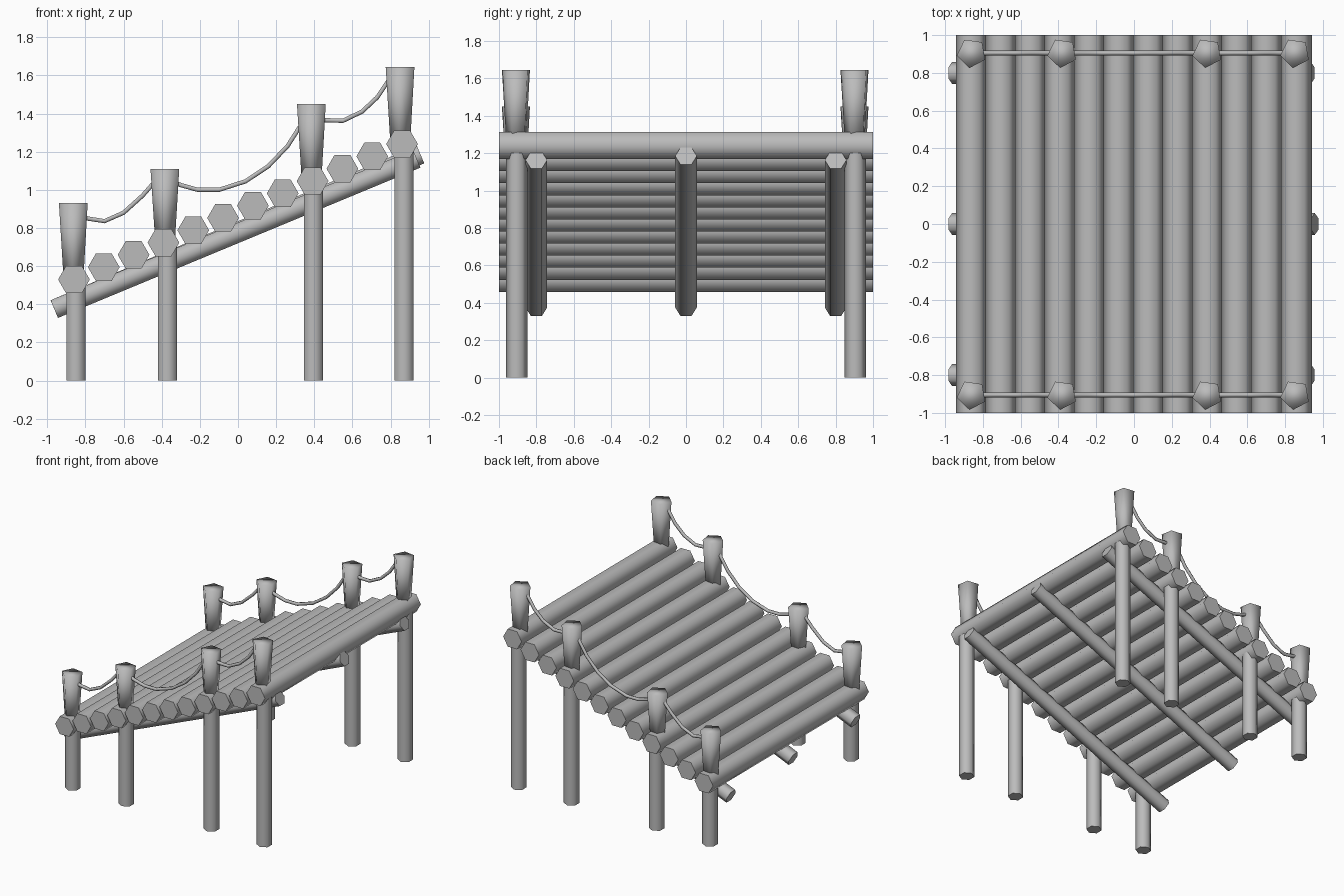
import bpy
import math
from mathutils import Vector

cube = bpy.data.objects.get("Cube")
if cube:
    bpy.data.objects.remove(cube, do_unlink=True)

grey = bpy.data.materials.new("weathered_grey")
grey.use_nodes = True
colour = (0.5, 0.5, 0.5, 1)
grey.diffuse_color = colour
grey.node_tree.nodes["Principled BSDF"].inputs["Base Color"].default_value = colour


def finish(ob, name, angle):
    ob.name = name
    ob.data.materials.append(grey)
    bpy.ops.object.select_all(action="DESELECT")
    ob.select_set(True)
    bpy.context.view_layer.objects.active = ob
    if angle:
        bpy.ops.object.shade_smooth_by_angle(angle=math.radians(angle))
    else:
        bpy.ops.object.shade_smooth()


def timber(name, start, end, r1, r2, sides=6, turn=0, angle=65):
    """Tapered prism between two points, turned about its own axis."""
    start, end = Vector(start), Vector(end)
    axis = end - start
    bpy.ops.mesh.primitive_cone_add(vertices=sides, radius1=r1, radius2=r2, depth=axis.length)
    ob = bpy.context.object
    swing = Vector((0, 0, 1)).rotation_difference(axis.normalized()).to_matrix().to_4x4()
    spin = swing.Rotation(math.radians(turn), 4, "Z")
    ob.data.transform(swing @ spin)
    ob.location = (start + end) / 2
    finish(ob, name, angle)


def rope(name, points, y):
    curve = bpy.data.curves.new(name, "CURVE")
    curve.dimensions = "3D"
    curve.bevel_depth = 0.013
    curve.bevel_resolution = 1
    line = curve.splines.new("POLY")
    line.points.add(len(points) - 1)
    for p, (x, z) in zip(line.points, points):
        p.co = (x, y, z, 1)
    ob = bpy.data.objects.new(name, curve)
    bpy.context.collection.objects.link(ob)
    bpy.ops.object.select_all(action="DESELECT")
    ob.select_set(True)
    bpy.context.view_layer.objects.active = ob
    bpy.ops.object.convert(target="MESH")
    finish(bpy.context.object, name, 65)


# Deck logs climbing towards the left end
LOGS = 12
for i in range(LOGS):
    t = i / (LOGS - 1)
    x, z = -0.86 + 1.72 * t, 0.53 + 0.71 * t
    timber(f"deck_log_{i + 1}", (x, -1, z), (x, 1, z), 0.083, 0.083, turn=90)

# Sloping beams under the deck
for name, y, x2, z2 in (("front", -0.8, 0.937, 1.163), ("middle", 0, 0.957, 1.185),
                        ("back", 0.8, 0.937, 1.163)):
    timber(f"{name}_beam", (-0.963, y, 0.375), (x2, y, z2), 0.058, 0.058)

# Legs below the deck, flared posts above it: leg x, post x, deck z, top z
POSTS = ((-0.85, -0.86, 0.53, 0.93), (-0.37, -0.38, 0.73, 1.11),
         (0.395, 0.388, 1.05, 1.45), (0.87, 0.853, 1.24, 1.645))
# Sagging ropes as x, z points
ROPES = (
    ((-0.86, 0.87), (-0.79, 0.85), (-0.7, 0.836), (-0.6, 0.88), (-0.5, 0.97), (-0.43, 1.05), (-0.38, 1.07)),
    ((-0.38, 1.06), (-0.3, 1.025), (-0.21, 1), (-0.1, 1), (0.04, 1.045), (0.16, 1.125),
     (0.26, 1.23), (0.33, 1.34), (0.39, 1.38)),
    ((0.39, 1.37), (0.46, 1.365), (0.55, 1.362), (0.65, 1.41), (0.73, 1.485), (0.8, 1.59), (0.85, 1.61)),
)
for side, y in (("front", -0.905), ("back", 0.905)):
    for i, (leg_x, post_x, deck, top) in enumerate(POSTS, 1):
        timber(f"{side}_leg_{i}", (leg_x, y, 0), (leg_x, y, deck), 0.058, 0.058)
        timber(f"{side}_post_{i}", (post_x, y, deck), (post_x, y, top), 0.055, 0.08,
               sides=5, turn=100, angle=0)
    for i, points in enumerate(ROPES, 1):
        rope(f"{side}_rope_{i}", points, y)
